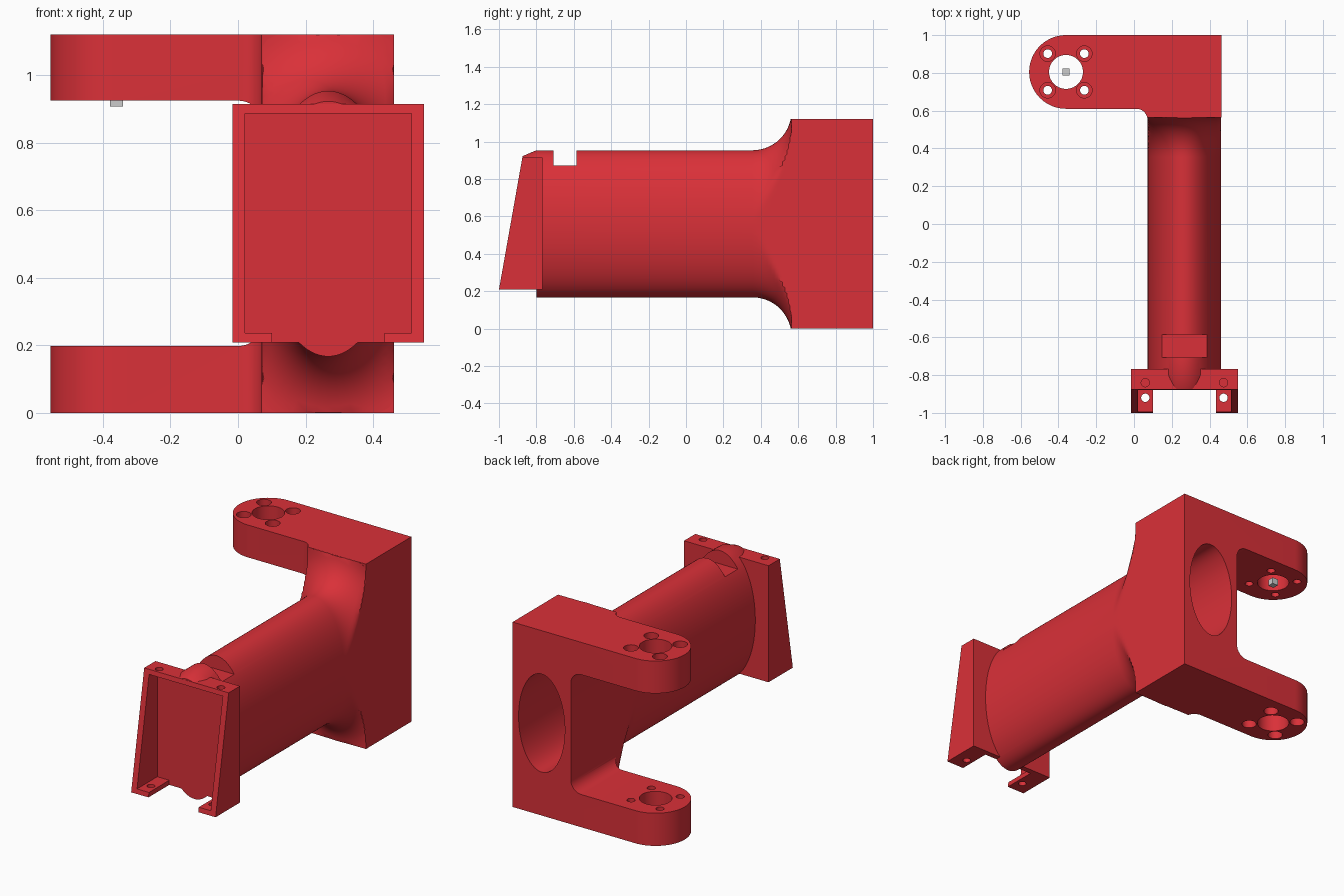
import bpy, bmesh
from math import sin, cos, pi, hypot, radians

if "Cube" in bpy.data.objects:
    bpy.data.objects.remove(bpy.data.objects["Cube"])

CX, CZ = 0.267, 0.56            # tube axis
TOP = 1.12                      # full height
PX, PY = -0.36, 0.805           # pivot hole centre

red = bpy.data.materials.new("red")
red.diffuse_color = (0.70, 0.03, 0.04, 1)
red.use_nodes = True
red.node_tree.nodes["Principled BSDF"].inputs["Base Color"].default_value = red.diffuse_color


def make(name, rings):
    """Solid lofted through rings of equal point count, capped at both ends."""
    bm = bmesh.new()
    vs = [[bm.verts.new(p) for p in r] for r in rings]
    n = len(vs[0])
    for a, b in zip(vs, vs[1:]):
        for i in range(n):
            j = (i + 1) % n
            bm.faces.new((a[i], a[j], b[j], b[i]))
    bm.faces.new(vs[0])
    bm.faces.new(vs[-1])
    bmesh.ops.recalc_face_normals(bm, faces=bm.faces)
    me = bpy.data.meshes.new(name)
    bm.to_mesh(me)
    bm.free()
    ob = bpy.data.objects.new(name, me)
    bpy.context.collection.objects.link(ob)
    return ob


def extrude(name, pts, axis, a, b):
    """Extrude a 2D outline along an axis between a and b."""
    put = {'x': lambda u, v, w: (w, u, v),
           'y': lambda u, v, w: (u, w, v),
           'z': lambda u, v, w: (u, v, w)}[axis]
    return make(name, [[put(u, v, w) for u, v in pts] for w in (a, b)])


def box(name, x0, x1, y0, y1, z0, z1):
    return extrude(name, [(x0, y0), (x1, y0), (x1, y1), (x0, y1)], 'z', z0, z1)


def arc(cx, cy, rx, a0, a1, n, ry=None):
    ry = ry or rx
    return [(cx + rx * cos(radians(a0 + (a1 - a0) * i / n)),
             cy + ry * sin(radians(a0 + (a1 - a0) * i / n))) for i in range(n + 1)]


def hole(x, y, r, z0, z1):
    return extrude("hole", arc(x, y, r, 0, 360, 32)[:-1], 'z', z0, z1)


def combine(ob, others, op='DIFFERENCE'):
    for o in others:
        m = ob.modifiers.new("b", 'BOOLEAN')
        m.operation, m.object, m.solver = op, o, 'EXACT'
        bpy.context.view_layer.objects.active = ob
        bpy.ops.object.modifier_apply(modifier=m.name)
        bpy.data.objects.remove(o)


# Fork: plan outline with round nose and small front fillet
X0, X1 = 0.072, 0.462
outline = ([(X1, 0.565), (X1, 1.0)] + arc(PX, PY, 0.195, 90, 270, 40)
           + arc(0.012, 0.55, 0.06, 90, 14, 8) + [(X0, 0.565)])
bracket = extrude("tube_fork_bracket", outline, 'z', 0, TOP)

# Gap between the two arms, rounded at its inner corners
r = 0.07
gap = ([(-0.7, 0.198)] + arc(X0 - r, 0.198 + r, r, -90, 0, 10)
       + arc(X0 - r, 0.924 - r, r, 0, 90, 10) + [(-0.7, 0.924)])
combine(bracket, [extrude("gap", gap, 'y', 0.3, 1.2)])


# Elliptical tube with a flare clipped to the fork width
def ring(y, off=0.0, rz=0.393, rx=0.1945, n=96):
    pts = []
    for i in range(n):
        c, s = cos(2 * pi * i / n), sin(2 * pi * i / n)
        nx, nz = c * rz, s * rx
        l = hypot(nx, nz)
        x, z = rx * c + off * nx / l, rz * s + off * nz / l
        x = max(-0.1945, min(0.1945, x))
        z = max(-0.5595, min(0.5595, z))
        pts.append((CX + x, y, CZ + z))
    return pts


R, Y0 = 0.209, 0.355
rings = [ring(-0.874, rz=0.362), ring(-0.80)]
for i in range(17):
    t = pi / 2 * i / 16
    rings.append(ring(Y0 + R * sin(t), R * (1 - cos(t))))
rings.append(ring(0.62, R))
tube = make("tube", rings)
combine(tube, [box("end_cut", -0.2, 0.8, -1.1, -0.80, 0, 0.90)])

# Tapered end frame with pocket and open bottom
wedge = [(-0.767, 0.208), (-1.0, 0.208), (-0.875, 0.914), (-0.767, 0.914)]
frame = extrude("frame", wedge, 'x', -0.016, 0.55)
cuts = [box("pocket", 0.02, 0.514, -1.1, -0.801, 0.236, 0.886),
        box("notch", 0.10, 0.434, -1.1, -0.801, 0.1, 0.30)]
for x in (0.06, 0.474):
    cuts += [hole(x, -0.84, 0.022, 0.80, 1.0), hole(x, -0.92, 0.022, 0.15, 0.28)]
combine(frame, cuts)
combine(bracket, [tube, frame], 'UNION')

# Bore, top slot, pivot hole and counterbored screw holes
bore = extrude("bore", arc(CX, CZ, 0.155, 0, 360, 96, 0.297)[:-1], 'y', -0.72, 1.1)
cuts = [bore, box("slot", 0.1, 0.45, -0.708, -0.586, 0.872, 1.0),
        hole(PX, PY, 0.09, -0.1, 1.3)]
for sx in (-1, 1):
    for sy in (-1, 1):
        x, y = PX + sx * 0.097, PY + sy * 0.097
        cuts += [hole(x, y, 0.023, -0.1, 1.3),
                 hole(x, y, 0.041, -0.1, 0.12), hole(x, y, 0.041, 1.0, 1.3)]
combine(bracket, cuts)
bracket.data.materials.append(red)

# Shade smooth with sharp edges kept
for o in bpy.context.selected_objects:
    o.select_set(False)
bracket.select_set(True)
bpy.context.view_layer.objects.active = bracket
bpy.ops.object.shade_smooth_by_angle(angle=radians(25))

# Small grey block in the upper pivot hole
box("pivot_block", PX - 0.019, PX + 0.019, PY - 0.019, PY + 0.019, 0.906, 0.944)
